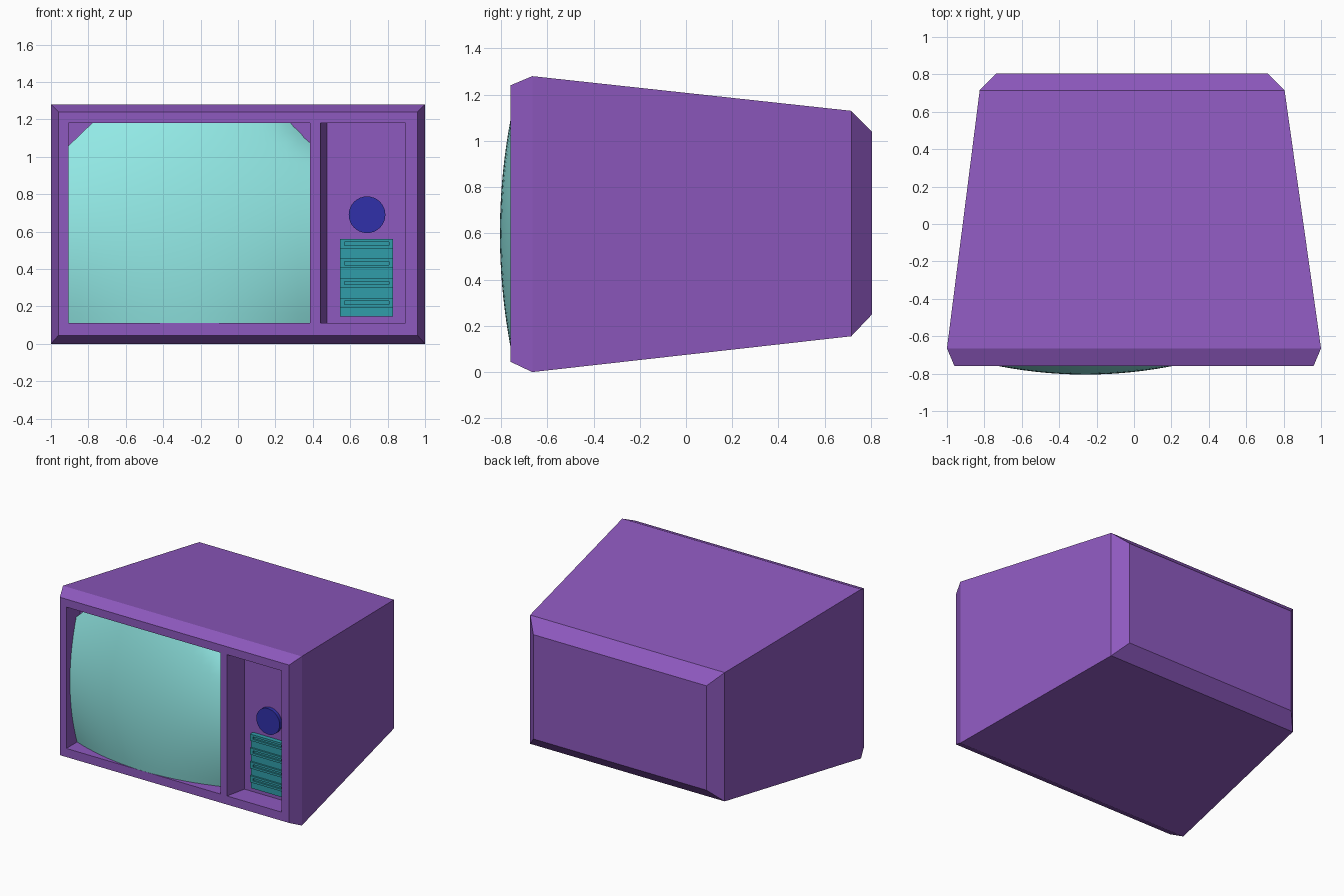
import bpy, bmesh, math

if "Cube" in bpy.data.objects:
    bpy.data.objects.remove(bpy.data.objects["Cube"])


def material(name, rgb):
    m = bpy.data.materials.new(name)
    m.diffuse_color = (*rgb, 1)
    m.use_nodes = True
    m.node_tree.nodes["Principled BSDF"].inputs["Base Color"].default_value = m.diffuse_color
    return m


PURPLE = material("purple_plastic", (0.27, 0.10, 0.52))
AQUA = material("aqua_glass", (0.30, 0.85, 0.82))
BLUE = material("blue_knob", (0.03, 0.03, 0.40))
TEAL = material("teal_panel", (0.03, 0.34, 0.40))


def finish(bm, name, mat):
    bmesh.ops.recalc_face_normals(bm, faces=bm.faces[:])
    me = bpy.data.meshes.new(name)
    bm.to_mesh(me)
    bm.free()
    ob = bpy.data.objects.new(name, me)
    bpy.context.collection.objects.link(ob)
    me.materials.append(mat)
    return ob


def loft(name, sections, mat):
    """Closed solid through rectangles (y, x0, x1, z0, z1), first to last."""
    bm = bmesh.new()
    rings = [[bm.verts.new((x, y, z)) for x, z in
              ((x0, z0), (x1, z0), (x1, z1), (x0, z1))]
             for y, x0, x1, z0, z1 in sections]
    for a, b in zip(rings, rings[1:]):
        for i in range(4):
            j = (i + 1) % 4
            bm.faces.new((a[i], a[j], b[j], b[i]))
    bm.faces.new(rings[0])
    bm.faces.new(rings[-1])
    return finish(bm, name, mat)


# Cabinet: tapering box with bevelled front and back rims
cabinet = loft("cabinet", [
    (-0.76, -0.96, 0.96, 0.045, 1.24),
    (-0.665, -1.0, 1.0, 0.0, 1.28),
    (0.715, -0.825, 0.805, 0.155, 1.13),
    (0.805, -0.735, 0.715, 0.25, 1.04)], PURPLE)

# Recesses for the screen and the controls (the latter has a slanted left wall)
cutters = [
    loft("screen_recess_cutter", [(-0.84, -0.905, 0.385, 0.11, 1.18),
                                  (-0.60, -0.905, 0.385, 0.11, 1.18)], PURPLE),
    loft("control_recess_cutter", [(-0.84, 0.4225, 0.895, 0.11, 1.18),
                                   (-0.60, 0.475, 0.895, 0.11, 1.18)], PURPLE)]
for c in cutters:
    c.hide_render = True
    c.display_type = 'WIRE'
    mod = cabinet.modifiers.new(c.name, 'BOOLEAN')
    mod.operation = 'DIFFERENCE'
    mod.solver = 'EXACT'
    mod.object = c

# Screen: bulging sheet, top-left corner clipped, top-right corner curling back
bm = bmesh.new()
N = 20
X0, X1, Z0, Z1 = -0.905, 0.385, 0.11, 1.18
grid = []
for i in range(N + 1):
    row = []
    for j in range(N + 1):
        x, z = X0 + (X1 - X0) * i / N, Z0 + (Z1 - Z0) * j / N
        dx2, dz2 = (x + 0.26) ** 2, (z - 0.6) ** 2
        y = -0.805 + 0.21 * dx2 + 0.19 * dz2 + 0.4 * dx2 * dz2
        d = (X1 - x) + (Z1 - z)
        y += 0.10 * max(0, 1 - d / 0.22) ** 1.5
        row.append(bm.verts.new((x, y, z)))
    grid.append(row)
for i in range(N):
    for j in range(N):
        bm.faces.new((grid[i][j], grid[i + 1][j], grid[i + 1][j + 1], grid[i][j + 1]))
bmesh.ops.bisect_plane(bm, geom=bm.verts[:] + bm.edges[:] + bm.faces[:],
                       plane_co=(X0, 0, 1.06), plane_no=(-1, 0, 1.04), clear_outer=True)
for f in bm.faces:
    f.smooth = True
screen = finish(bm, "screen", AQUA)
if screen.data.polygons[0].normal.y > 0:
    screen.data.flip_normals()

# Tuning knob
bm = bmesh.new()
bmesh.ops.create_cone(bm, cap_ends=True, segments=32, radius1=0.098,
                      radius2=0.098, depth=0.03)
knob = finish(bm, "tuning_knob", BLUE)
knob.rotation_euler.x = math.pi / 2
knob.location = (0.69, -0.612, 0.69)

# Button panel with four raised, slotted bars
loft("button_panel", [(-0.622, 0.545, 0.83, 0.145, 0.56),
                      (-0.595, 0.545, 0.83, 0.145, 0.56)], TEAL)
for k in range(4):
    z0 = 0.195 + k * 0.105
    z1 = z0 + 0.05
    loft(f"button_{k + 1}", [
        (-0.622, 0.569, 0.806, z0 + 0.016, z1 - 0.016),
        (-0.635, 0.569, 0.806, z0 + 0.016, z1 - 0.016),
        (-0.635, 0.545, 0.83, z0, z1),
        (-0.620, 0.545, 0.83, z0, z1)], TEAL)
